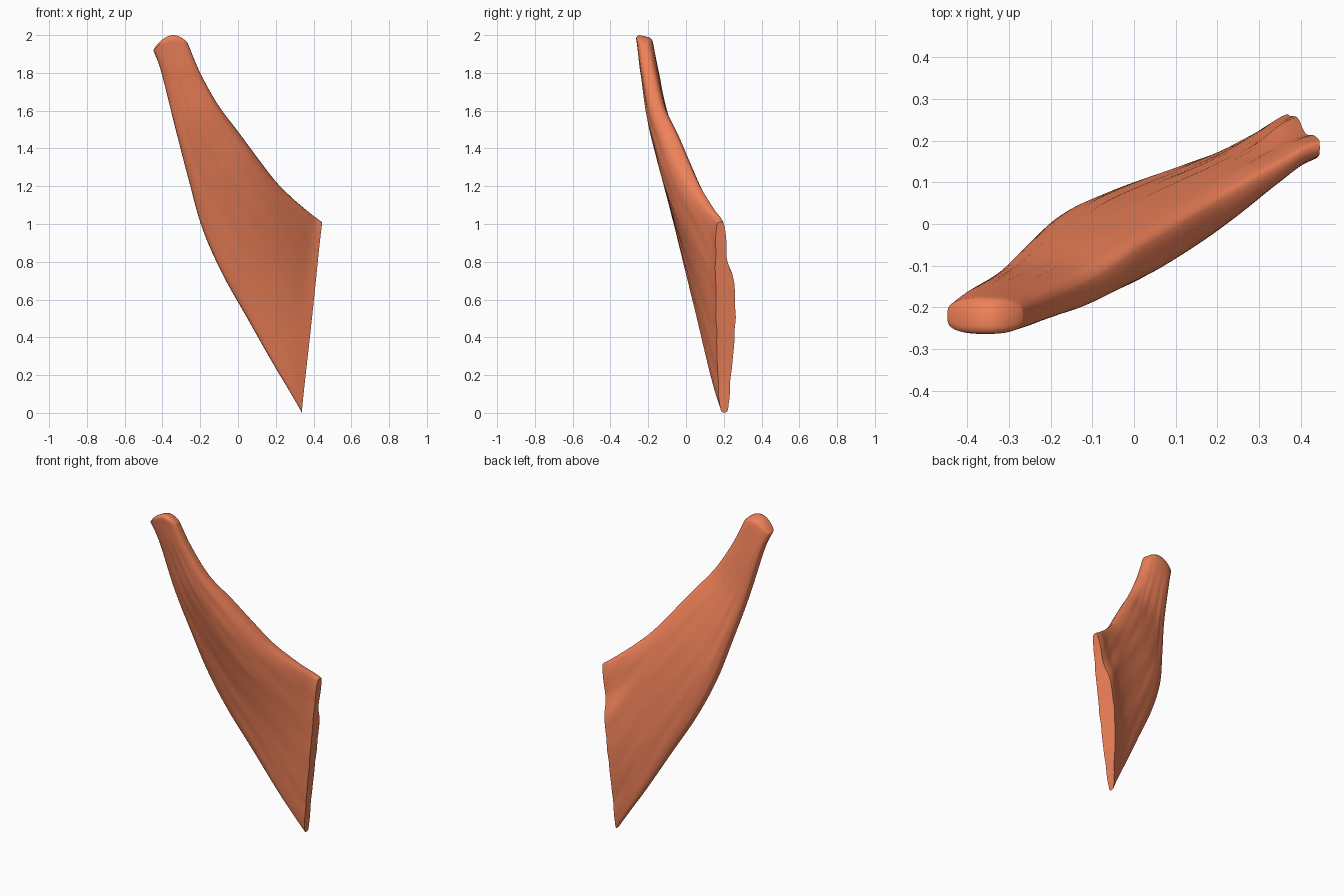
import bpy, bmesh, math
from mathutils import Vector

if "Cube" in bpy.data.objects:
    bpy.data.objects.remove(bpy.data.objects["Cube"])

# Stations along the fibres: lower/left rail, upper/right rail, half thickness
STATIONS = [
    ((-0.448, -0.220, 1.92), (-0.265, -0.220, 1.955), 0.044),
    ((-0.405, -0.190, 1.80), (-0.200, -0.195, 1.80), 0.048),
    ((-0.330, -0.145, 1.50), (-0.105, -0.152, 1.63), 0.052),
    ((-0.260, -0.080, 1.23), (0.000, -0.085, 1.49), 0.060),
    ((-0.190, -0.018, 0.98), (0.100, -0.025, 1.355), 0.064),
    ((-0.085, 0.032, 0.74), (0.200, 0.038, 1.225), 0.060),
    ((0.050, 0.084, 0.50), (0.290, 0.095, 1.135), 0.052),
    ((0.180, 0.132, 0.27), (0.360, 0.138, 1.075), 0.042),
    ((0.270, 0.168, 0.12), (0.410, 0.170, 1.035), 0.037),
    ((0.338, 0.203, 0.002), (0.446, 0.183, 1.01), 0.033),
]
SUB, RING = 8, 64


def spline(vals, t):
    # Catmull-Rom interpolation through the stations
    i = min(int(t), len(vals) - 2)
    f = t - i
    b, c = vals[i], vals[i + 1]
    a = vals[i - 1] if i else b * 2 - c
    d = vals[i + 2] if i + 2 < len(vals) else c * 2 - b
    return 0.5 * (2 * b + (c - a) * f + (2 * a - 5 * b + 4 * c - d) * f * f
                  + (3 * b - a - 3 * c + d) * f ** 3)


def step(a, b, x):
    x = max(0, min(1, (x - a) / (b - a)))
    return x * x * (3 - 2 * x)


low = [Vector(s[0]) for s in STATIONS]
high = [Vector(s[1]) for s in STATIONS]
half = [s[2] for s in STATIONS]
last = len(STATIONS) - 1

bm = bmesh.new()
rings = []
for k in range(last * SUB + 1):
    t = k / SUB
    L, R, h = spline(low, t), spline(high, t), spline(half, t)
    near_end = step(5.5, 9, t)
    belly = step(1, 4, t) * (1 - step(4.5, 8.5, t))
    tip = 1 - step(0, 1, t)
    ring = []
    for j in range(RING):
        a = 2 * math.pi * j / RING
        c, s = math.cos(a), math.sin(a)
        u = 0.5 - 0.5 * math.copysign(abs(c) ** 0.85, c)
        p = L.lerp(R, u)
        off = math.copysign(abs(s) ** (0.6 - 0.2 * near_end), s) * h
        # faint fibre grooves
        groove = math.sin(u * 38 + 1.3 * math.sin(t * 0.9)) * math.sin(t * 1.1 + u * 9)
        off += 0.003 * groove * s * step(0, 2, t)
        if s > 0:
            # rear lip of the attachment edge, ending in a notch near its top
            lip = step(0, 0.5, u) * (1 - step(0.68, 0.8, u)) * (0.8 + 0.35 * u)
            off += 0.036 * near_end * lip * abs(s)
        else:
            # fuller front along the upper edge
            off -= 0.036 * belly * step(0.2, 0.75, u) * abs(s) ** 0.6
        p.y += off
        # slanted, slightly hollow attachment face
        p.x -= 0.012 * near_end * (s + 1) * math.sin(math.pi * u)
        # domed tendon tip, rounded off towards the rear
        p.z += tip * (0.047 * math.sin(math.pi * u) - 0.02 * max(s, 0))
        ring.append(bm.verts.new(p))
    rings.append(ring)

# Round the tendon tip with two slightly smaller rings
base = rings[0]
for scale, rise in ((0.88, 0.010), (0.6, 0.018)):
    ring = []
    for j in range(RING):
        mid = (base[j].co + base[-j % RING].co) / 2
        p = mid.lerp(base[j].co, scale)
        p.z += rise * abs(math.sin(2 * math.pi * j / RING))
        ring.append(bm.verts.new(p))
    rings.insert(0, ring)

for A, B in zip(rings, rings[1:]):
    for j in range(RING):
        n = (j + 1) % RING
        bm.faces.new((A[j], A[n], B[n], B[j]))

# Strip caps join the front and rear halves at both ends
for ring in (rings[0], rings[-1]):
    H = RING // 2
    bm.faces.new((ring[0], ring[1], ring[-1]))
    for j in range(1, H - 1):
        bm.faces.new((ring[j], ring[j + 1], ring[-j - 1], ring[-j]))
    bm.faces.new((ring[H - 1], ring[H], ring[H + 1]))
bmesh.ops.remove_doubles(bm, verts=bm.verts, dist=0.0001)
bmesh.ops.recalc_face_normals(bm, faces=bm.faces)

mesh = bpy.data.meshes.new("fan_muscle")
bm.to_mesh(mesh)
bm.free()
muscle = bpy.data.objects.new("fan_muscle", mesh)
bpy.context.collection.objects.link(muscle)

mat = bpy.data.materials.new("muscle_red")
mat.diffuse_color = (0.86, 0.22, 0.10, 1)
mat.use_nodes = True
mat.node_tree.nodes["Principled BSDF"].inputs["Base Color"].default_value = mat.diffuse_color
mesh.materials.append(mat)

bpy.context.view_layer.objects.active = muscle
muscle.select_set(True)
bpy.ops.object.shade_smooth_by_angle(angle=math.radians(50))
